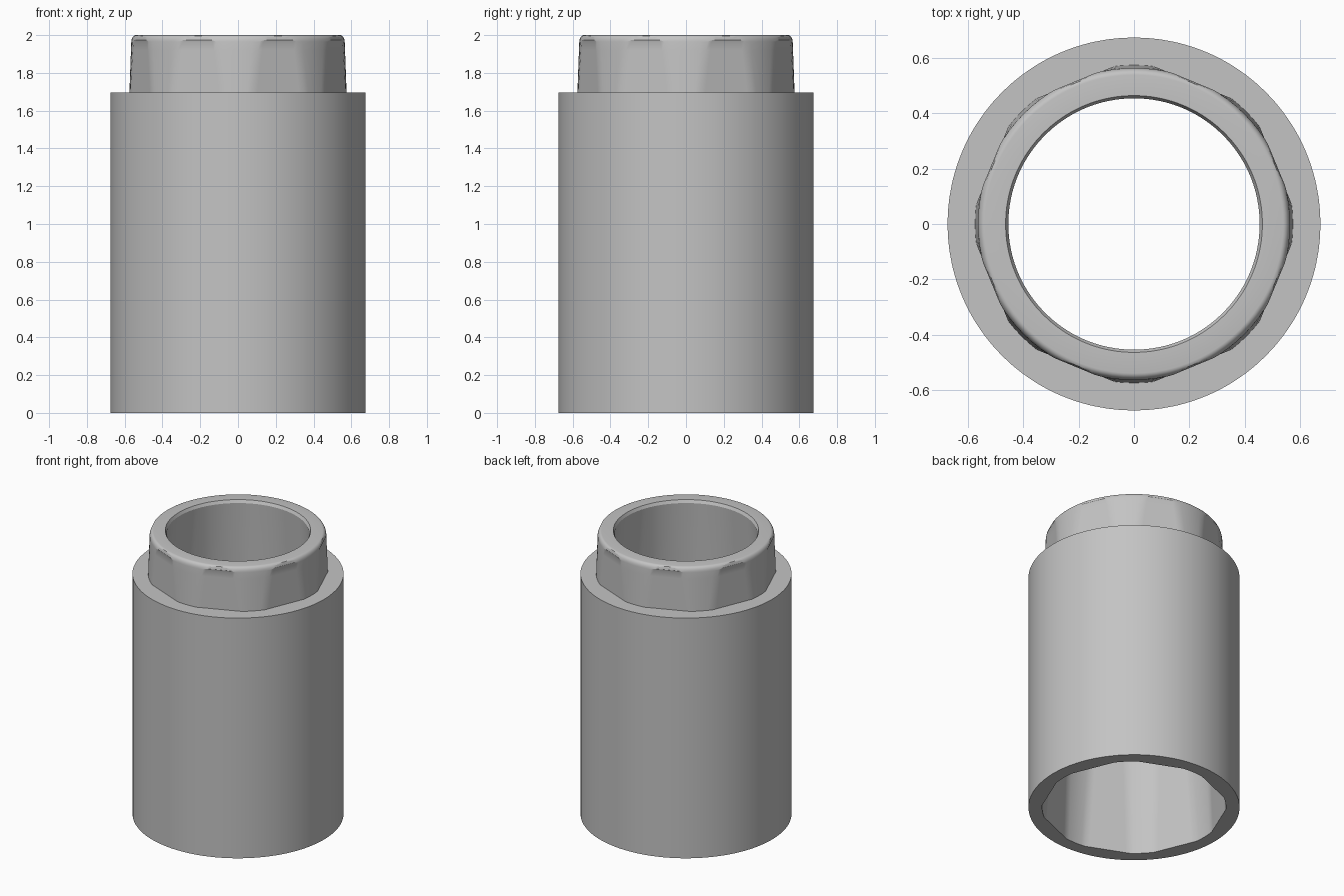
import bpy, bmesh
from math import cos, sin, pi, acos, radians

cube = bpy.data.objects.get("Cube")
if cube:
    bpy.data.objects.remove(cube)

LOBES = 8
STEP = 2 * pi / LOBES


def section(radius, flat, z, arc=6, chord=10):
    """Ring of a circle cut by eight flats lying at distance `flat` from the axis."""
    half = STEP / 2
    # Half angle of each flat; a plain circle keeps a small nominal one
    cut = acos(flat / radius) if flat < radius * 0.995 else half * 0.45
    points = []
    for i in range(LOBES):
        start = i * STEP
        angles = [start - (half - cut) + 2 * (half - cut) * k / arc for k in range(arc)]
        angles += [start + half - cut + 2 * cut * k / chord for k in range(chord)]
        for a in angles:
            offset = (a - start + half) % STEP - half
            r = min(radius, flat / cos(half - abs(offset)))
            points.append((r * cos(a), r * sin(a), z))
    return points


def loft_closed(name, rings, material):
    """Skin successive rings and join the last one back to the first."""
    bm = bmesh.new()
    loops = [[bm.verts.new(p) for p in ring] for ring in rings]
    n = len(loops[0])
    for low, high in zip(loops, loops[1:] + loops[:1]):
        for i in range(n):
            j = (i + 1) % n
            bm.faces.new((low[i], low[j], high[j], high[i]))
    bmesh.ops.recalc_face_normals(bm, faces=bm.faces)
    mesh = bpy.data.meshes.new(name)
    bm.to_mesh(mesh)
    bm.free()
    mesh.materials.append(material)
    obj = bpy.data.objects.new(name, mesh)
    bpy.context.collection.objects.link(obj)
    bpy.context.view_layer.objects.active = obj
    obj.select_set(True)
    bpy.ops.object.shade_smooth_by_angle(angle=radians(25))
    obj.select_set(False)
    return obj


grey = bpy.data.materials.new("plain_grey")
grey.use_nodes = True
colour = (0.55, 0.55, 0.55, 1)
grey.diffuse_color = colour
grey.node_tree.nodes["Principled BSDF"].inputs["Base Color"].default_value = colour

BODY_R, SHOULDER_Z, TOP_Z = 0.675, 1.695, 2.0
FLAT = 0.555

# Outer wall and shoulder
rings = [section(BODY_R, BODY_R, 0), section(BODY_R, BODY_R, SHOULDER_Z)]

# Tapered neck with eight flats
for k in range(7):
    t = k / 6
    rings.append(section(0.575 - 0.01 * t, FLAT, SHOULDER_Z + 0.27 * t))

# Rounded lip
for k in range(1, 7):
    a = k / 6 * pi / 2
    r = 0.54 + 0.025 * cos(a)
    rings.append(section(r, max(FLAT, r * 0.99), TOP_Z - 0.035 + 0.035 * sin(a)))

# Chamfered mouth
rings.append(section(0.465, 0.465, TOP_Z))

# Bore widening from a round mouth to a lobed socket
for k in range(9):
    t = k / 8
    r = 0.455 + 0.133 * t
    rings.append(section(r, r * (1 - 0.034 * t), (TOP_Z - 0.02) * (1 - t)))

loft_closed("necked_sleeve", rings, grey)
